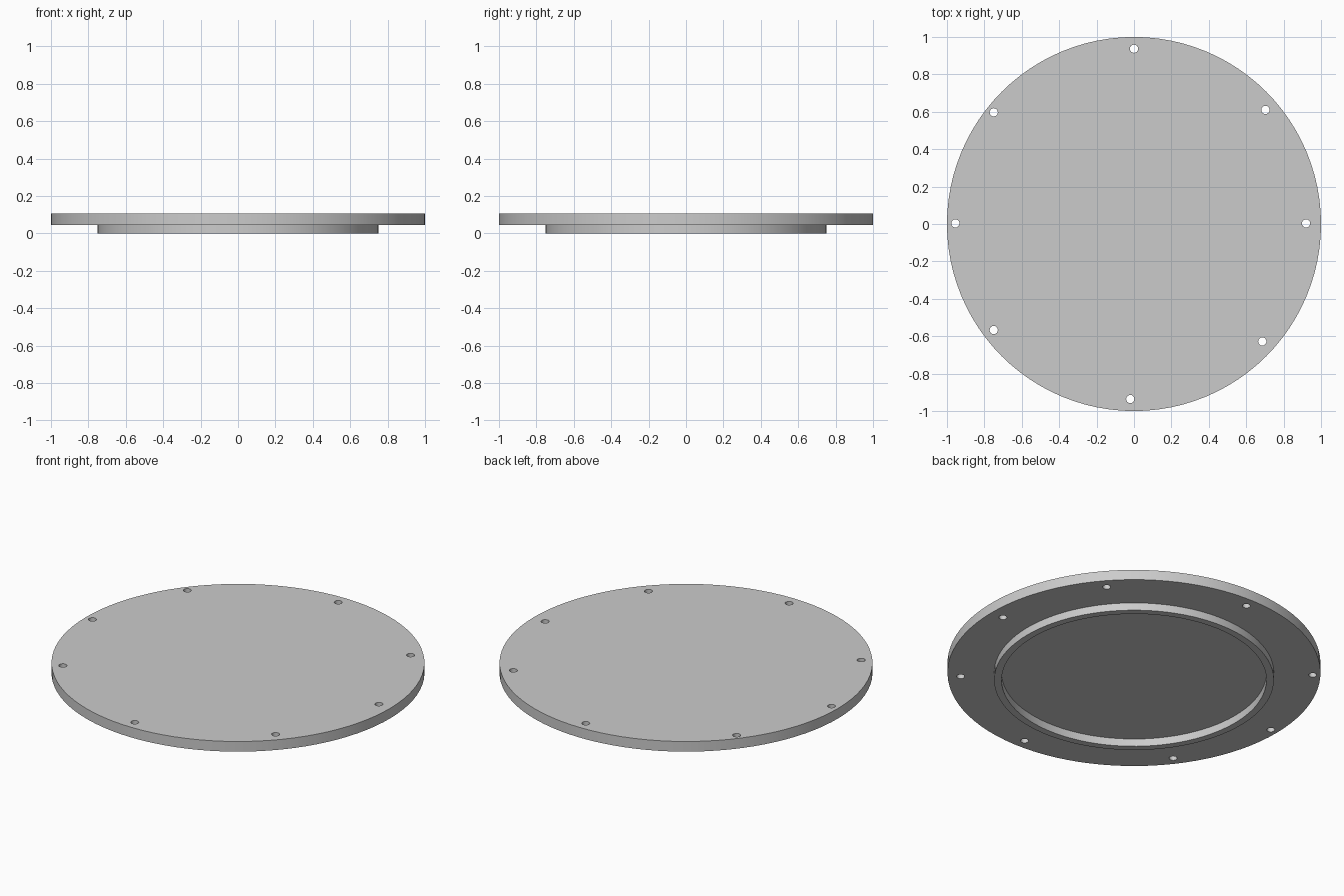
import bpy, bmesh
from math import cos, sin, pi
from mathutils import Matrix

cube = bpy.data.objects.get("Cube")
if cube:
    bpy.data.objects.remove(cube, do_unlink=True)

SEGMENTS = 96
TOP, FLANGE, BASE = 0.105, 0.045, 0.0
HOLE_RADIUS = 0.022

grey = bpy.data.materials.new("light grey")
grey.use_nodes = True
colour = (0.6, 0.6, 0.6, 1)
grey.diffuse_color = colour
grey.node_tree.nodes["Principled BSDF"].inputs["Base Color"].default_value = colour


def add_object(name, bm):
    bmesh.ops.recalc_face_normals(bm, faces=bm.faces)
    mesh = bpy.data.meshes.new(name)
    bm.to_mesh(mesh)
    bm.free()
    mesh.materials.append(grey)
    obj = bpy.data.objects.new(name, mesh)
    bpy.context.collection.objects.link(obj)
    return obj


def lathe(name, profile):
    """Turn a (radius, height) profile and cap both ends."""
    bm = bmesh.new()
    rings = [[bm.verts.new((r * cos(2 * pi * i / SEGMENTS),
                            r * sin(2 * pi * i / SEGMENTS), z))
              for i in range(SEGMENTS)] for r, z in profile]
    for a, b in zip(rings, rings[1:]):
        for i in range(SEGMENTS):
            j = (i + 1) % SEGMENTS
            bm.faces.new((a[i], a[j], b[j], b[i]))
    bm.faces.new(rings[0])
    bm.faces.new(rings[-1])
    return add_object(name, bm)


# Round cover plate with a raised locating rim underneath
cover = lathe("cover_plate", [(1, TOP), (1, FLANGE), (0.75, FLANGE),
                              (0.75, BASE), (0.71, BASE), (0.71, FLANGE)])

# Bolt holes, slightly unevenly spaced round the edge
holes = [(0, 0.937), (0.703, 0.61), (0.92, 0.003), (0.686, -0.628),
         (-0.02, -0.936), (-0.75, -0.567), (-0.955, 0.003), (-0.75, 0.597)]
bm = bmesh.new()
for x, y in holes:
    bmesh.ops.create_cone(bm, cap_ends=True, segments=16, radius1=HOLE_RADIUS,
                          radius2=HOLE_RADIUS, depth=0.3,
                          matrix=Matrix.Translation((x, y, TOP)))
cutter = add_object("bolt_hole_cutter", bm)
cutter.hide_render = True

cut = cover.modifiers.new("bolt_holes", "BOOLEAN")
cut.operation = "DIFFERENCE"
cut.solver = "EXACT"
cut.object = cutter

bpy.ops.object.select_all(action="DESELECT")
cover.select_set(True)
bpy.context.view_layer.objects.active = cover
bpy.ops.object.modifier_apply(modifier=cut.name)
bpy.data.objects.remove(cutter, do_unlink=True)
bpy.ops.object.shade_smooth_by_angle(angle=pi / 6)
